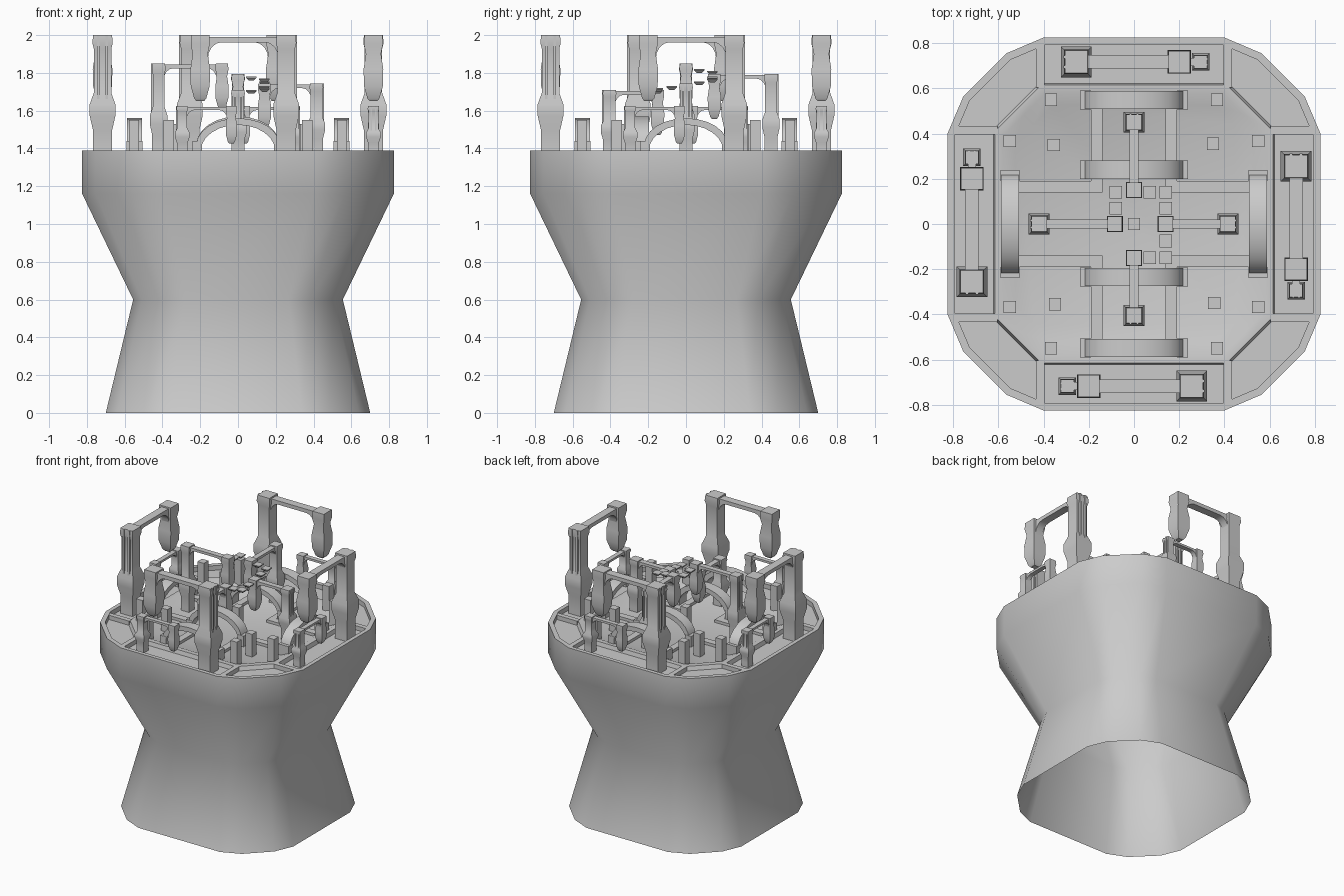
import bpy
from math import pi, sin, cos, radians
from mathutils import Matrix, Vector

cube = bpy.data.objects.get("Cube")
if cube:
    bpy.data.objects.remove(cube)

grey = bpy.data.materials.new("plain_grey")
grey.use_nodes = True
colour = (0.6, 0.6, 0.6, 1)
grey.diffuse_color = colour
grey.node_tree.nodes["Principled BSDF"].inputs["Base Color"].default_value = colour


def add(name, verts, faces, matrix=Matrix(), smooth=40):
    mesh = bpy.data.meshes.new(name)
    mesh.from_pydata(verts, [], faces)
    mesh.transform(matrix)
    mesh.materials.append(grey)
    obj = bpy.data.objects.new(name, mesh)
    bpy.context.collection.objects.link(obj)
    bpy.ops.object.select_all(action='DESELECT')
    obj.select_set(True)
    bpy.context.view_layer.objects.active = obj
    bpy.ops.object.shade_smooth_by_angle(angle=radians(smooth))
    return obj


def loft(rings, bottom=True):
    """Bridge equal loops, cap the last one and optionally the first."""
    n = len(rings[0])
    verts = [v for ring in rings for v in ring]
    faces = [(k * n + i, k * n + (i + 1) % n, (k + 1) * n + (i + 1) % n, (k + 1) * n + i)
             for k in range(len(rings) - 1) for i in range(n)]
    faces.append(tuple(range(len(verts) - n, len(verts))))
    if bottom:
        faces.append(tuple(reversed(range(n))))
    return verts, faces


def square_ring(x, y, z, a, b=None):
    b = a if b is None else b
    return [(x - a, y - b, z), (x + a, y - b, z), (x + a, y + b, z), (x - a, y + b, z)]


def box(name, x, y, a, b, z0, z1, matrix=Matrix()):
    return add(name, *loft([square_ring(x, y, z0, a, b), square_ring(x, y, z1, a, b)]), matrix)


def extrude(name, outline, half, matrix=Matrix()):
    """Extrude an x-z outline along y."""
    rings = [[(x, y, z) for x, z in outline] for y in (half, -half)]
    return add(name, *loft(rings), matrix)


def body_ring(r, flat, mid, z):
    """Square loop with cut corners, twelve points."""
    side = [(r, -flat), (r, flat), (mid, mid)]
    loop = []
    for q in range(4):
        c, s = round(cos(q * pi / 2)), round(sin(q * pi / 2))
        loop += [(x * c - y * s, x * s + y * c, z) for x, y in side]
    return loop


def rounded_ring(r, z, k=1.0):
    """Square loop with two-step rounded corners, sixteen points."""
    f, m, e = r * 0.485, r * 0.685, r * 0.915
    loop = []
    for q in range(4):
        c, s = round(cos(q * pi / 2)), round(sin(q * pi / 2))
        loop += [(x * c - y * s, x * s + y * c, z) for x, y in ((r, -f), (r, f), (e, m), (m, e))]
    return loop


# Waisted tower shell with a rim and a sunken ledge
RIM, LEDGE, FLOOR = 1.39, 1.355, 1.29
shell = [rounded_ring(r, z) for r, z in
         ((0.70, 0), (0.555, 0.6), (0.825, 1.16), (0.825, RIM), (0.795, RIM), (0.795, LEDGE))]
add("tower_shell", *loft(shell, bottom=False), smooth=50)

# Raised octagonal wall around the court, with sloping inner side
wall = [body_ring(r, f, (r + f) / 2, z) for r, f, z in
        ((0.625, 0.42, LEDGE - 0.01), (0.615, 0.41, RIM - 0.005),
         (0.58, 0.39, RIM - 0.005), (0.525, 0.36, LEDGE + 0.004))]
add("court_wall", *loft(wall))

TURNS = [Matrix.Rotation(q * pi / 2, 4, 'Z') for q in range(4)]
for turn in TURNS:
    # Ledge dividers
    for side in (-1, 1):
        box("ledge_divider", 0.705, side * 0.415, 0.1, 0.018, LEDGE - 0.01, RIM - 0.003, turn)
    # Low walls lining the cross-shaped path
    box("path_wall", 0.34, 0.165, 0.2, 0.025, FLOOR, RIM - 0.01, turn)
    box("path_wall", 0.34, -0.165, 0.2, 0.025, FLOOR, RIM - 0.01, turn)
    # Corner posts
    for side in (-1, 1):
        box("court_post", 0.55, side * 0.367, 0.027, 0.027, FLOOR, 1.55, turn)
    box("inner_post", 0.35, 0.355, 0.027, 0.027, FLOOR, 1.53, turn)

# Arched footbridges with end blocks
STEPS = 12


def arch(name, matrix, lift=0.0):
    rise = 0.14 + lift
    top = [(0.22 * cos(pi * i / STEPS), 1.42 + rise * sin(pi * i / STEPS)) for i in range(STEPS + 1)]
    under = [(x * 0.9, z - 0.035) for x, z in reversed(top)]
    extrude(name, top + under, 0.04, matrix)
    for side in (-1, 1):
        box(name + "_block", side * 0.215, 0, 0.025, 0.042, FLOOR, 1.44, matrix)


for turn in TURNS:
    arch("outer_arch", turn @ Matrix.Translation((0, -0.548, 0)))
for y in (-0.235, 0.24):
    arch("inner_arch", Matrix.Translation((0, y, 0)), 0.01)

# Pillar, crossbar and hanging lantern; the bar runs along local +x
PILLAR = ((0, 0.05), (0.17, 0.05), (0.3, 0.068), (0.4, 0.068), (0.5, 0.046),
          (0.88, 0.046), (0.93, 0.054), (1, 0.05))
LANTERN = ((-0.35, 0.02), (-0.335, 0.032), (-0.27, 0.05), (-0.18, 0.052),
           (-0.1, 0.04), (-0.05, 0.05), (0, 0.048))


def gate(name, x, y, turn, span, top, s, base):
    m = Matrix.Translation((x, y, 0)) @ Matrix.Rotation(radians(turn), 4, 'Z')
    h = top - RIM
    rings = [square_ring(0, 0, base, PILLAR[0][1] * s)]
    rings += [square_ring(0, 0, RIM + f * h, a * s) for f, a in PILLAR]
    add(name + "_pillar", *loft(rings), m)
    add(name + "_lantern", *loft([square_ring(span, 0, top + z * s, a * s) for z, a in LANTERN]), m)
    # Crossbar with curved brackets
    e, t, c = 0.04 * s, 0.028 * s, 0.09 * s
    under = []
    for i in range(5):
        a = i * pi / 8
        under.append((e + c * 0.8 * (1 - cos(a)), top - t - c * (1 - sin(a)) - 0.01 * s))
    left = [(e - 0.02 * s, top - 0.01 * s)] + [(e - 0.02 * s, under[0][1])] + under
    right = [(span - px, pz) for px, pz in reversed(left)]
    extrude(name + "_bar", left + right, 0.03 * s, m)
    # Guide rails on the back of the pillar
    for side in (-1, 1):
        box(name + "_rail", -0.05 * s, side * 0.022 * s, 0.008 * s, 0.007 * s, RIM + 0.44 * h, top, m)


for q in range(4):
    c, s = round(cos(q * pi / 2)), round(sin(q * pi / 2))
    for name, x, y, turn, span, top, size in (("great_gate", 0.255, -0.717, 180, 0.455, 2.0, 1.0),
                                              ("small_gate", -0.295, -0.717, 0, 0.26, 1.625, 0.57)):
        gate(name, x * c - y * s, x * s + y * c, turn + 90 * q, span, top, size, LEDGE - 0.01)

for x, y, turn, span, top in ((-0.42, 0, 0, 0.335, 1.85), (0, 0.45, 270, 0.3, 1.795),
                              (0.415, 0, 180, 0.275, 1.745), (0, -0.405, 90, 0.255, 1.71)):
    gate("court_gate", x, y, turn, span, top, 0.68, FLOOR)

# Floating steps spiralling between the court lanterns
steps = [(-0.08, 0.07), (-0.08, 0.14), (0.07, 0.14), (0.14, 0.14), (0.14, 0.07),
         (0.14, -0.075), (0.14, -0.15), (0.07, -0.15)]
for (x, y), z in zip(steps, (1.82, 1.81, 1.78, 1.77, 1.755, 1.73, 1.72, 1.71)):
    add("floating_step", *loft([square_ring(x, y, z - 0.02, 0.014), square_ring(x, y, z - 0.006, 0.028),
                                square_ring(x, y, z, 0.028)]))
box("centre_post", 0, 0, 0.027, 0.027, FLOOR, 1.5)
